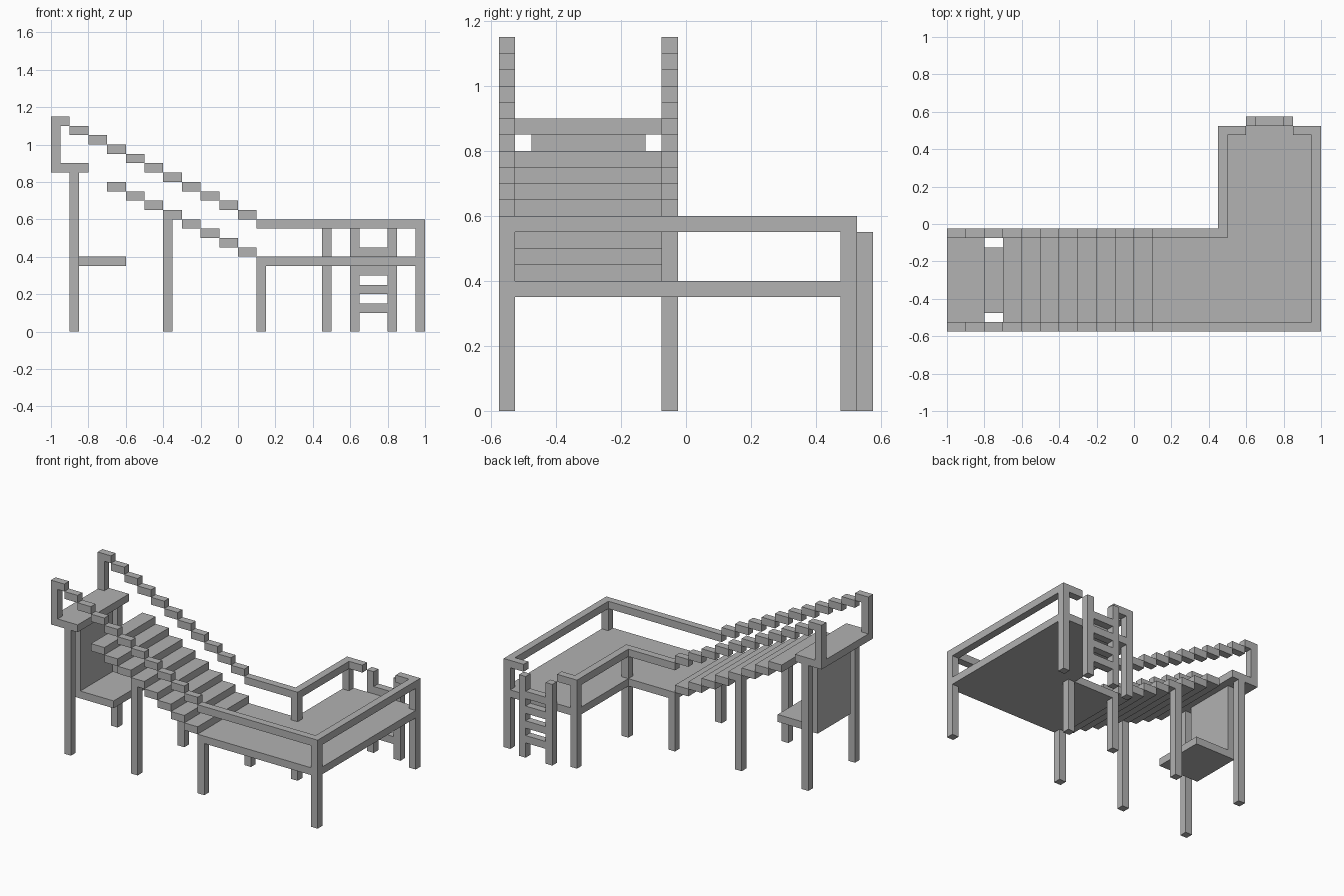
import bpy, bmesh

default = bpy.data.objects.get("Cube")
if default:
    bpy.data.objects.remove(default, do_unlink=True)

grey = bpy.data.materials.new("plain_grey")
grey.use_nodes = True
colour = (0.445, 0.445, 0.445, 1)
grey.diffuse_color = colour
grey.node_tree.nodes["Principled BSDF"].inputs["Base Color"].default_value = colour

T = 0.05                     # thickness of every beam and board
FRONT, MID, BACK = -0.575, -0.025, 0.525
DECK, RAIL, LANDING = 0.35, 0.55, 0.85


def prism(name, outline, z0, z1):
    """Extrude a flat outline from z0 up to z1."""
    bm = bmesh.new()
    base = bm.faces.new([bm.verts.new((x, y, z0)) for x, y in outline])
    top = bmesh.ops.extrude_face_region(bm, geom=[base])["geom"]
    for v in top:
        if isinstance(v, bmesh.types.BMVert):
            v.co.z = z1
    bmesh.ops.recalc_face_normals(bm, faces=bm.faces)
    mesh = bpy.data.meshes.new(name)
    bm.to_mesh(mesh)
    bm.free()
    mesh.materials.append(grey)
    obj = bpy.data.objects.new(name, mesh)
    bpy.context.collection.objects.link(obj)
    return obj


def box(name, x0, x1, y0, y1, z0, z1):
    return prism(name, [(x0, y0), (x1, y0), (x1, y1), (x0, y1)], z0, z1)


def post(name, x, y, z0, z1):
    return box(name, x, x + T, y, y + T, z0, z1)


# L-shaped deck
prism("deck", [(0.1, FRONT), (1, FRONT), (1, BACK), (0.45, BACK),
               (0.45, MID), (0.1, MID)], DECK, DECK + T)

# Level handrails, leaving a gap for the ladder
prism("outer_rail", [(0.1, FRONT), (1, FRONT), (1, BACK), (0.85, BACK),
                     (0.85, BACK - T), (1 - T, BACK - T),
                     (1 - T, FRONT + T), (0.1, FRONT + T)], RAIL, RAIL + T)
prism("inner_rail", [(0.1, MID - T), (0.5, MID - T), (0.5, BACK - T),
                     (0.6, BACK - T), (0.6, BACK), (0.45, BACK),
                     (0.45, MID), (0.1, MID)], RAIL, RAIL + T)

# Deck legs, continued above the deck as rail posts
for x, y in [(1 - T, FRONT), (1 - T, BACK - T), (0.45, BACK - T), (0.45, MID - T)]:
    post("deck_leg", x, y, 0, DECK)
    post("rail_post", x, y, DECK + T, RAIL)

# Stair treads and the landing
for i in range(8):
    x, z = -0.1 * i, 0.4 + T * i
    box("stair_tread", x, x + 0.1, FRONT, MID, z, z + T)
box("landing", -1, -0.8, FRONT, MID, LANDING, LANDING + T)

# Both sides of the stairs: legs, stepped handrail and end post
for y in (FRONT, MID - T):
    for x, top in [(0.1, DECK), (-0.4, 0.6), (-0.9, LANDING)]:
        post("stair_leg", x, y, 0, top)
    for i in range(11):
        x, z = -0.1 * i, 0.6 + T * i
        box("stepped_rail", x, x + 0.1, y, y + T, z, z + T)
    post("landing_post", -1, y, LANDING + T, 1.1)

# Seat with a back panel below the landing
box("seat_back", -0.9, -0.85, -0.475, -0.125, DECK, LANDING)
box("seat", -0.85, -0.6, -0.475, -0.125, DECK, DECK + T)

# Ladder
for x in (0.6, 0.8):
    post("ladder_side", x, BACK, 0, RAIL)
for i in range(4):
    z = 0.1 * (i + 1)
    box("ladder_rung", 0.65, 0.8, BACK, BACK + T, z, z + T)
